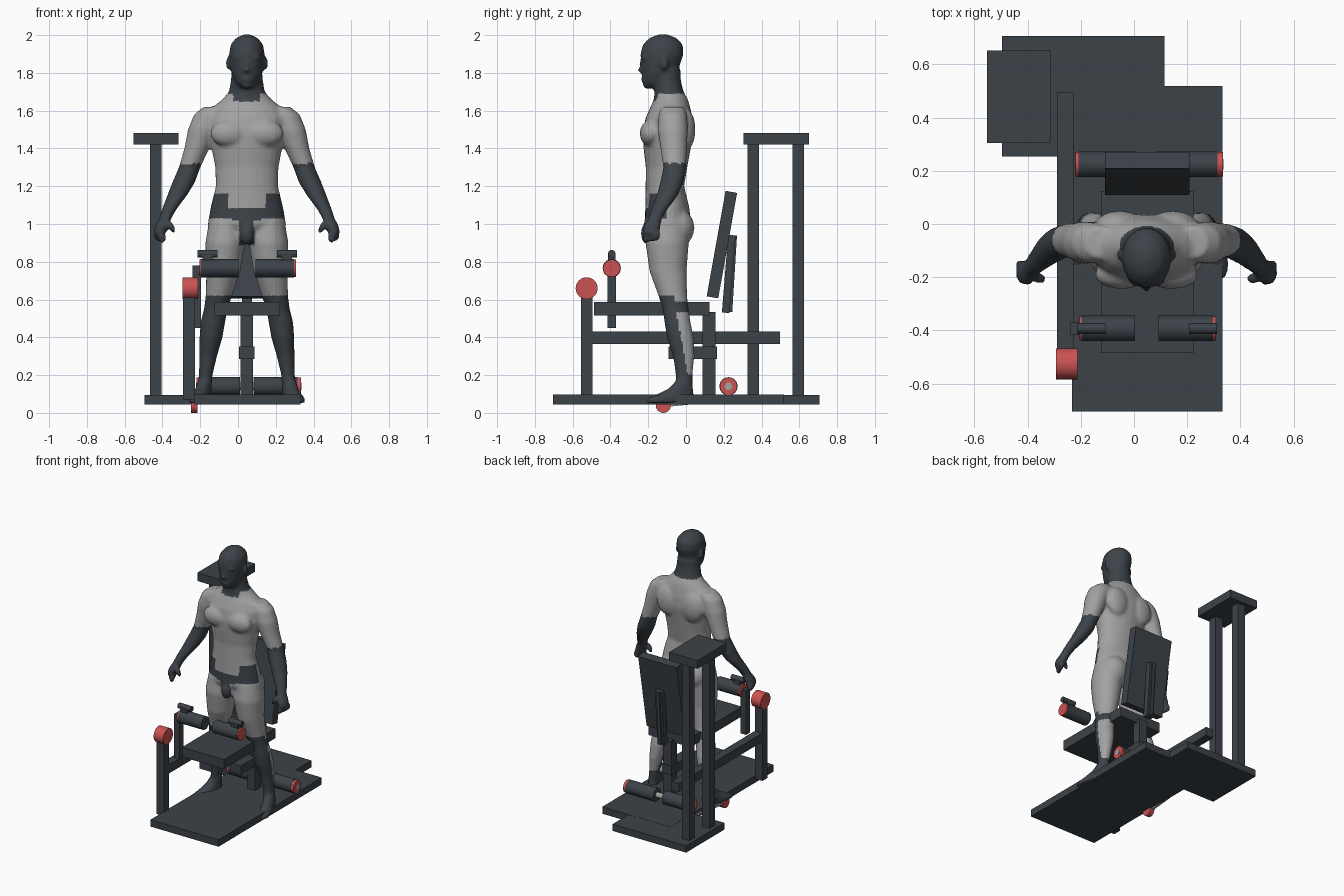
import bpy
import bmesh
from math import radians, cos, sin, pi, atan2
from mathutils import Matrix, Vector

cube = bpy.data.objects.get("Cube")
if cube:
    bpy.data.objects.remove(cube, do_unlink=True)


def material(name, rgb):
    mat = bpy.data.materials.new(name)
    mat.use_nodes = True
    mat.diffuse_color = (*rgb, 1)
    bsdf = next(n for n in mat.node_tree.nodes if n.type == 'BSDF_PRINCIPLED')
    bsdf.inputs["Base Color"].default_value = (*rgb, 1)
    return mat


DARK = material("charcoal", (0.045, 0.055, 0.065))
GREY = material("light_grey", (0.36, 0.36, 0.36))
RED = material("red", (0.6, 0.085, 0.085))


def add_object(name, bm, mats, smooth=False):
    bmesh.ops.recalc_face_normals(bm, faces=bm.faces)
    mesh = bpy.data.meshes.new(name)
    bm.to_mesh(mesh)
    bm.free()
    for mat in mats:
        mesh.materials.append(mat)
    obj = bpy.data.objects.new(name, mesh)
    bpy.context.collection.objects.link(obj)
    if smooth:
        bpy.ops.object.select_all(action='DESELECT')
        obj.select_set(True)
        bpy.context.view_layer.objects.active = obj
        bpy.ops.object.shade_smooth_by_angle(angle=radians(40))
    return obj


def box(name, x, y, z, mat=DARK):
    """Box from (low, high) pairs on each axis."""
    bm = bmesh.new()
    mid = Vector([sum(p) / 2 for p in (x, y, z)])
    size = [p[1] - p[0] for p in (x, y, z)]
    bmesh.ops.create_cube(bm, size=1, matrix=Matrix.LocRotScale(mid, None, Vector(size)))
    return add_object(name, bm, [mat])


def slab(name, x, low, high, thick, mat=DARK):
    """Leaning box whose centre line runs between two (y, z) points."""
    dy, dz = high[0] - low[0], high[1] - low[1]
    mid = Vector((sum(x) / 2, (low[0] + high[0]) / 2, (low[1] + high[1]) / 2))
    length = (dy * dy + dz * dz) ** 0.5
    turn = Matrix.Rotation(-atan2(dy, dz), 4, 'X').to_quaternion()
    bm = bmesh.new()
    bmesh.ops.create_cube(bm, size=1, matrix=Matrix.LocRotScale(
        mid, turn, Vector((x[1] - x[0], thick, length))))
    return add_object(name, bm, [mat])


def rod(name, x, y, z, radius, mat=DARK):
    """Cylinder along the x axis."""
    bm = bmesh.new()
    bmesh.ops.create_cone(
        bm, cap_ends=True, segments=32, radius1=radius, radius2=radius, depth=x[1] - x[0],
        matrix=Matrix.Translation((sum(x) / 2, y, z)) @ Matrix.Rotation(pi / 2, 4, 'Y'))
    return add_object(name, bm, [mat], smooth=True)


# Base and weight tower
box("base_plate", (-0.234, 0.332), (-0.705, 0.52), (0.045, 0.097))
box("tower_base", (-0.496, 0.115), (0.253, 0.707), (0.045, 0.096))
box("tower_top", (-0.552, -0.315), (0.305, 0.652), (1.42, 1.482))
for label, y in (("front", 0.325), ("rear", 0.564)):
    box(label + "_tower_post", (-0.467, -0.405), (y, y + 0.062), (0.096, 1.42))

# Side frame
box("side_rail", (-0.29, -0.228), (-0.5, 0.497), (0.365, 0.43))
box("side_post", (-0.29, -0.228), (-0.556, -0.494), (0.07, 0.64))
rod("side_pulley", (-0.293, -0.213), -0.526, 0.66, 0.058, RED)

# Seat and backrest
box("seat", (-0.125, 0.223), (-0.486, 0.125), (0.515, 0.587))
box("seat_post", (0.013, 0.08), (0.088, 0.156), (0.097, 0.535))
box("seat_bracket", (0.004, 0.088), (-0.092, 0.165), (0.285, 0.352))
slab("backrest", (-0.11, 0.208), (0.14, 0.612), (0.24, 1.17), 0.062)
slab("backrest_strut", (0.02, 0.075), (0.21, 0.53), (0.243, 0.94), 0.04)
slab("backrest_rib", (0.035, 0.06), (0.23, 0.535), (0.255, 0.94), 0.03)

# Thigh pads with grips
box("pad_arm", (-0.24, -0.195), (-0.415, -0.37), (0.45, 0.78))
for label, inner, cap, outer, grip in (
        ("right", 0.003, -0.195, -0.205, (-0.215, -0.108)),
        ("left", 0.093, 0.297, 0.308, (0.206, 0.312))):
    rod(label + "_thigh_pad", sorted((inner, cap)), -0.393, 0.766, 0.048)
    rod(label + "_thigh_pad_cap", sorted((cap, outer)), -0.393, 0.766, 0.046, RED)
    rod(label + "_grip", grip, -0.393, 0.842, 0.02)
    mid = sum(grip) / 2
    box(label + "_grip_stem", (mid - 0.027, mid + 0.027), (-0.413, -0.373), (0.8, 0.835))

# Ankle rollers on an axle
rod("roller_axle", (-0.222, 0.337), 0.225, 0.141, 0.02, GREY)
for label, inner, cap, outer in (("right", 0.01, -0.208, -0.22), ("left", 0.083, 0.315, 0.334)):
    rod(label + "_roller", sorted((inner, cap)), 0.225, 0.141, 0.048)
    rod(label + "_roller_cap", sorted((cap, outer)), 0.225, 0.141, 0.046, RED)
slab("link_bar", (-0.243, -0.226), (-0.12, 0.04), (0.225, 0.075), 0.02, GREY)
rod("link_wheel", (-0.25, -0.215), -0.12, 0.04, 0.04, RED)

# Standing figure: lofted limbs fused into one skin
CX = 0.047
body = bmesh.new()


def loft(rings, frame=Matrix()):
    """Skin elliptical level rings given as (z, x, y, x radius, y radius)."""
    n = 24
    loops = []
    for z, x, y, rx, ry in rings:
        loops.append([body.verts.new(frame @ Vector((
            x + rx * cos(2 * pi * i / n), y + ry * sin(2 * pi * i / n), z))) for i in range(n)])
    for a, b in zip(loops, loops[1:]):
        for i in range(n):
            j = (i + 1) % n
            body.faces.new((a[i], a[j], b[j], b[i]))
    body.faces.new(loops[0][::-1])
    body.faces.new(loops[-1])


def blob(x, y, z, rx, ry, rz, turn=0):
    frame = Matrix.LocRotScale(Vector((CX + x, y, z)), Matrix.Rotation(turn, 3, 'Y'),
                               Vector((rx, ry, rz)))
    bmesh.ops.create_uvsphere(body, u_segments=16, v_segments=10, radius=1, matrix=frame)


TORSO = [(.9, -.09, .12, .08), (.97, -.09, .2, .11), (1, -.095, .208, .125),
         (1.1, -.1, .19, .115), (1.2, -.112, .165, .102), (1.3, -.103, .168, .11),
         (1.4, -.1, .187, .125), (1.48, -.095, .207, .135), (1.56, -.09, .21, .125),
         (1.62, -.083, .18, .105), (1.66, -.08, .13, .09), (1.7, -.09, .095, .077),
         (1.76, -.1, .085, .073), (1.82, -.103, .08, .074)]
HEAD = [(1.722, -.175, .03, .04), (1.745, -.165, .055, .064), (1.79, -.145, .078, .088),
        (1.84, -.135, .088, .103), (1.9, -.127, .094, .115), (1.95, -.123, .086, .106),
        (1.985, -.122, .058, .072), (2.003, -.122, .018, .024)]
LEG = [(1.02, .105, -.09, .095, .11), (.9, .115, -.1, .105, .115), (.75, .125, -.095, .09, .098),
       (.62, .148, -.07, .07, .076), (.55, .165, -.055, .062, .069), (.48, .18, -.045, .065, .069),
       (.4, .19, -.03, .061, .071), (.3, .205, -.012, .047, .057), (.2, .218, -.01, .036, .044),
       (.1, .225, -.01, .037, .048)]
ARM = [(1.62, .17, -.07, .06, .06), (1.58, .2, -.07, .08, .075), (1.5, .232, -.07, .08, .08),
       (1.4, .265, -.065, .066, .07), (1.3, .303, -.06, .057, .06), (1.22, .335, -.075, .06, .062),
       (1.15, .37, -.1, .052, .056), (1.08, .41, -.14, .039, .044), (1.03, .432, -.165, .033, .037),
       (.99, .45, -.18, .036, .046), (.95, .462, -.185, .032, .044)]
FOOT = [(.053, 0, -.075, .045, .135), (.075, 0, -.075, .048, .135), (.1, 0, -.05, .042, .1),
        (.13, 0, -.02, .038, .066), (.17, 0, 0, .034, .045)]

loft([(z, CX, y, rx, ry) for z, y, rx, ry in TORSO])
loft([(z, CX, y, rx, ry) for z, y, rx, ry in HEAD])
blob(0, -.228, 1.815, .018, .03, .017)            # nose tip
blob(0, -.225, 1.845, .011, .022, .035)           # nose bridge
blob(0, -.222, 1.765, .032, .018, .012)           # lips
blob(0, -.205, 1.735, .028, .025, .02)            # chin
blob(0, -.2, .95, .04, .04, .06)                  # groin
for s in (1, -1):
    loft([(z, CX + s * x, y, rx, ry) for z, x, y, rx, ry in LEG])
    loft([(z, CX + s * x, y, rx, ry) for z, x, y, rx, ry in ARM])
    loft(FOOT, Matrix.Translation((CX + s * .225, -.008, 0)) @ Matrix.Rotation(s * .3, 4, 'Z'))
    blob(s * .095, -.19, 1.48, .1, .055, .07)     # chest
    blob(s * .1, .0, 1.5, .09, .05, .11)          # shoulder blade
    blob(s * .095, -.04, .98, .095, .085, .1)     # buttock
    blob(s * .038, -.215, 1.88, .035, .02, .011)  # brow
    blob(s * .098, -.115, 1.85, .014, .022, .036) # ear
    blob(s * .4, -.205, .985, .016, .02, .04, s * .5)  # thumb
    for k in range(4):                            # curled fingers
        blob(s * (.472 - .008 * k), -.15 - .022 * k, .94 - .004 * k, .022, .014, .03)

man = add_object("standing_figure", body, [DARK, GREY])
remesh = man.modifiers.new("fuse", 'REMESH')
remesh.mode = 'VOXEL'
remesh.voxel_size = 0.011
relax = man.modifiers.new("relax", 'SMOOTH')
relax.factor = 0.5
relax.iterations = 4
graph = bpy.context.evaluated_depsgraph_get()
skin = bpy.data.meshes.new_from_object(man.evaluated_get(graph))
man.modifiers.clear()
man.data = skin
skin.materials.clear()
for mat in (DARK, GREY):
    skin.materials.append(mat)


def is_dark(p):
    off = abs(p.x - CX)
    if p.z > 1.69 or (p.z > 1.65 and p.y < -0.1 and off < 0.07):
        return True                                # head and neck
    if off > 0.23 and 0.8 < p.z < 1.32:
        return True                                # forearms
    if p.z < 0.2 or 0.53 < p.z < 0.59:
        return True                                # feet and knee bands
    if p.z < 0.62 and p.y < 0.045 - 0.18 * p.z:
        return True                                # shins
    top = 1.16 if off > 0.1 else 1.08
    low = 0.89 if off < 0.04 else 1.03 - 0.3 * max(0, 0.1 - off)
    return p.y < -0.1 and low < p.z < top          # front of the hips


for face in skin.polygons:
    face.material_index = 0 if is_dark(face.center) else 1
    face.use_smooth = True
